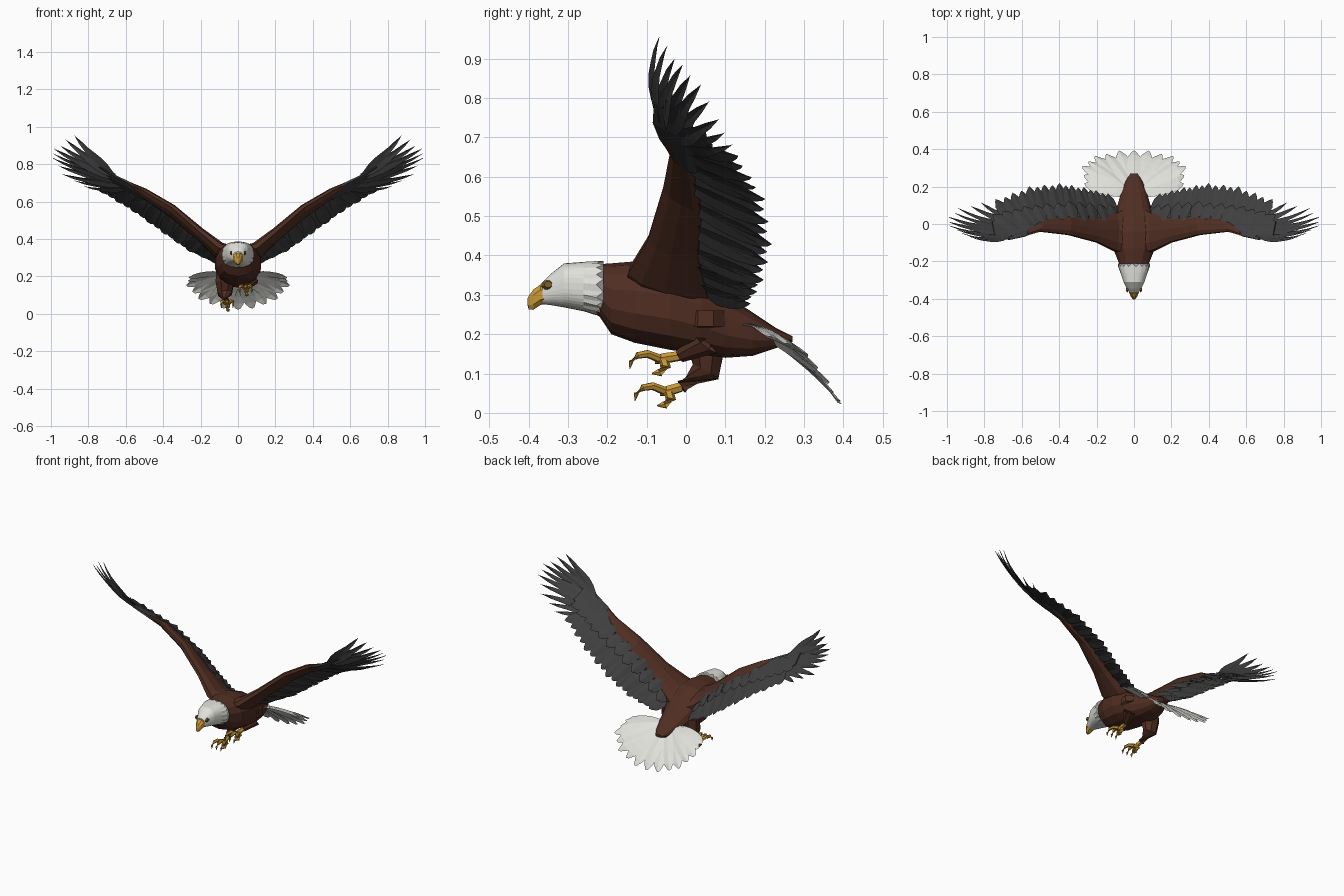
import bpy, bmesh, math
from mathutils import Vector as V

cube = bpy.data.objects.get("Cube")
if cube:
    bpy.data.objects.remove(cube, do_unlink=True)


def material(name, rgb):
    m = bpy.data.materials.new(name)
    m.use_nodes = True
    m.diffuse_color = (*rgb, 1)
    bsdf = next(n for n in m.node_tree.nodes if n.type == "BSDF_PRINCIPLED")
    bsdf.inputs["Base Color"].default_value = (*rgb, 1)
    bsdf.inputs["Roughness"].default_value = 0.9
    return m


BROWN = material("brown plumage", (.08, .027, .016))
DARK = material("dark flight feathers", (.05, .05, .052))
WHITE = material("white plumage", (.75, .75, .71))
YELLOW = material("yellow beak and feet", (.6, .32, .04))
GOLD = material("dark gold eye", (.22, .12, .02))


def finish(name, bm, mat, mirror=False, closed=True):
    if closed:
        bmesh.ops.recalc_face_normals(bm, faces=bm.faces)
    mesh = bpy.data.meshes.new(name)
    bm.to_mesh(mesh)
    bm.free()
    mesh.materials.append(mat)
    ob = bpy.data.objects.new(name, mesh)
    bpy.context.collection.objects.link(ob)
    if mirror:
        ob.modifiers.new("Mirror", "MIRROR").use_mirror_merge = False
    return ob


def loft(bm, rings):
    """Skin a row of point rings and cap both ends."""
    loops = [[bm.verts.new(p) for p in ring] for ring in rings]
    n = len(loops[0])
    for a, b in zip(loops, loops[1:]):
        for i in range(n):
            j = (i + 1) % n
            bm.faces.new((a[i], a[j], b[j], b[i]))
    bm.faces.new(loops[0])
    bm.faces.new(loops[-1])


def ring(centre, u, v, n, power=1.0):
    """Superellipse around centre with half axes u and v."""
    pts = []
    for i in range(n):
        a = math.tau * (i + .5) / n
        c, s = math.cos(a), math.sin(a)
        pts.append(V(centre) + V(u) * math.copysign(abs(c) ** power, c)
                   + V(v) * math.copysign(abs(s) ** power, s))
    return pts


def body_rings(stations, n, power=.85):
    return [ring((0, y, (top + low) / 2), (w, 0, 0), (0, 0, (top - low) / 2), n, power)
            for y, top, low, w in stations]


def tube(bm, path, radii, n=6):
    """Tapered limb along a path."""
    path = [V(p) for p in path]
    rings = []
    for i, p in enumerate(path):
        d = path[min(i + 1, len(path) - 1)] - path[max(i - 1, 0)]
        u = d.cross(V((.3, .2, 1)) if abs(d.normalized().z) < .8 else V((0, 1, 0))).normalized()
        rings.append(ring(p, u * radii[i], d.cross(u).normalized() * radii[i], n))
    loft(bm, rings)


def along(points, t):
    """Point at fraction t of a polyline."""
    s = t * (len(points) - 1)
    i = min(int(s), len(points) - 2)
    return V(points[i]).lerp(V(points[i + 1]), s - i)


ROUND = (.5, .75, .95, 1, .98, .8, .3)
POINTED = (.5, .9, 1, .8, .5, .35, .02)


def feather(bm, root, tip, across, half, shape, bend=0.0, lift=0.0):
    """Two-sided blade with a raised shaft."""
    axis = tip - root
    side = (across - axis * (across.dot(axis) / axis.length_squared)).normalized()
    up = side.cross(axis).normalized()
    rows = []
    for i, w in enumerate(shape):
        t = i / (len(shape) - 1)
        p = root + axis * t + up * (lift * (1 - t) - bend * 4 * t * (1 - t))
        flare = .96 if t == 1 and w > .1 else 1
        p = root.lerp(p, flare)
        mid = p + up * half * .12
        if t == 1:
            mid += axis.normalized() * half * .25
        rows.append([bm.verts.new(q) for q in (p - side * half * w, mid, p + side * half * w)])
    for a, b in zip(rows, rows[1:]):
        for k in range(2):
            bm.faces.new((a[k], a[k + 1], b[k + 1], b[k]))


def fan(bm, roots, tips, count, half, shape, bend):
    for i in range(count):
        t = i / (count - 1)
        across = along(tips, min(1, t + .06)) - along(tips, max(0, t - .06))
        wobble = 1 - .035 * (i % 2)
        root = along(roots, t)
        tip = root.lerp(along(tips, t), wobble)
        feather(bm, root, tip, across, half, shape, bend, .008 * (i % 2))


# Body: y, top, bottom, half width
bm = bmesh.new()
loft(bm, body_rings([(-.3, .36, .29, .04), (-.22, .378, .245, .078), (-.19, .38, .2, .09),
                     (-.13, .385, .178, .115), (-.04, .378, .16, .125), (.04, .345, .148, .112),
                     (.1, .3, .14, .09), (.17, .255, .145, .07), (.23, .215, .165, .045),
                     (.27, .195, .18, .02)], 14))
finish("body", bm, BROWN)

# Head with a jagged collar
bm = bmesh.new()
rings = body_rings([(-.365, .332, .276, .026), (-.345, .352, .274, .038), (-.31, .38, .268, .056),
                    (-.26, .384, .258, .073), (-.222, .386, .248, .085)], 36, .8)
for i, p in enumerate(rings[-1]):
    p.y += .012 if i % 2 else -.006
loft(bm, rings)
finish("head", bm, WHITE)

# Hooked beak
bm = bmesh.new()
loft(bm, body_rings([(-.345, .325, .28, .03), (-.37, .328, .272, .027), (-.388, .315, .26, .018),
                     (-.4, .298, .262, .009), (-.403, .29, .275, .004)], 8))
finish("beak", bm, YELLOW)

# Eyes
bm = bmesh.new()
loft(bm, [ring((.032, -.352, .325), (0, .016, 0), (0, 0, .013), 8),
          ring((.042, -.35, .326), (0, .01, 0), (0, 0, .008), 8)])
finish("eyes", bm, GOLD, mirror=True)

# Wing arms: leading edge, trailing edge, half thickness
bm = bmesh.new()
arm = [((.02, -.16, .33), (.02, .1, .27), .055), ((.1, -.15, .365), (.1, .06, .31), .04),
       ((.2, -.1, .445), (.2, .035, .4), .03), ((.35, -.06, .575), (.35, .045, .52), .026),
       ((.5, -.042, .662), (.5, .02, .625), .022), ((.58, -.065, .7), (.56, -.015, .67), .012)]
loft(bm, [ring((V(a) + V(b)) / 2, (V(b) - V(a)) / 2, V((-.55, .2, .8)) * t, 10)
          for a, b, t in arm])
finish("wing_arms", bm, BROWN, mirror=True)

# Wing hands
bm = bmesh.new()
hand = [((.5, -.035, .655), (.5, .03, .61), .016), ((.58, -.07, .702), (.58, .04, .65), .016),
        ((.66, -.088, .742), (.68, .03, .69), .01), ((.74, -.085, .79), (.76, .02, .73), .004)]
loft(bm, [ring((V(a) + V(b)) / 2, (V(b) - V(a)) / 2, V((-.5, .3, .8)) * t, 8)
          for a, b, t in hand])
finish("wing_hands", bm, DARK, mirror=True)

# Long inner feathers
bm = bmesh.new()
fan(bm, [(.09, .0, .325), (.2, .0, .415), (.35, .0, .535), (.5, -.01, .63), (.6, -.03, .69)],
    [(.14, .16, .275), (.27, .195, .335), (.4, .217, .425), (.56, .2, .54), (.74, .13, .65)],
    17, .038, ROUND, .008)
finish("secondary_feathers", bm, DARK, mirror=True)

# Fingered outer feathers
bm = bmesh.new()
fan(bm, [(.58, -.01, .675), (.64, -.05, .715), (.68, -.078, .748)],
    [(.82, .115, .68), (.93, .085, .735), (.985, .045, .82), (1.0, .0, .87),
     (.95, -.035, .905), (.88, -.07, .958)], 10, .028, POINTED, .018)
finish("primary_feathers", bm, DARK, mirror=True)

# Short covert feathers over the roots
bm = bmesh.new()
fan(bm, [(.1, .01, .34), (.3, .015, .515), (.5, .0, .645), (.62, -.04, .71)],
    [(.13, .1, .31), (.33, .12, .475), (.55, .1, .6), (.76, .05, .71)], 12, .036, ROUND, -.004)
finish("covert_feathers", bm, DARK, mirror=True)

# Tail fan
bm = bmesh.new()
half_fan = [(.265, .215, .19), (.285, .3, .155), (.24, .355, .09), (.14, .385, .035)]
tips = [(-x, y, z) for x, y, z in half_fan] + [(0, .4, .012)] + half_fan[::-1]
fan(bm, [(-.055, .16, .215), (0, .2, .195), (.055, .16, .215)], tips, 15, .037, ROUND, -.01)
finish("tail", bm, WHITE, closed=False)


def leg(name, hip, knee, ankle, palm):
    # Feathered thigh and shin
    bm = bmesh.new()
    tube(bm, [hip, V(hip).lerp(V(knee), .5), knee, ankle], (.05, .054, .04, .018), 8)
    finish(name + "_leg", bm, BROWN)
    # Foot with curled toes
    bm = bmesh.new()
    palm = V(palm)
    tube(bm, [ankle, palm, palm + V((0, -.022, -.004))], (.013, .014, .01))
    for k in (-1, 0, 1):
        toe = [(k * .008, -.01, 0), (k * .022, -.04, .012), (k * .03, -.064, .008),
               (k * .032, -.082, -.008), (k * .03, -.085, -.026)]
        tube(bm, [palm + V(p) for p in toe], (.011, .01, .009, .006, .001))
    toe = [(0, 0, 0), (.004, .006, -.02), (.004, -.008, -.036), (.002, -.028, -.038)]
    tube(bm, [palm + V(p) for p in toe], (.013, .014, .011, .002))
    finish(name + "_foot", bm, YELLOW)


leg("left", (.07, .05, .26), (.07, .05, .18), (.045, -.015, .145), (.042, -.058, .138))
leg("right", (-.07, .05, .24), (-.07, .05, .105), (-.062, -.012, .066), (-.058, -.045, .056))
